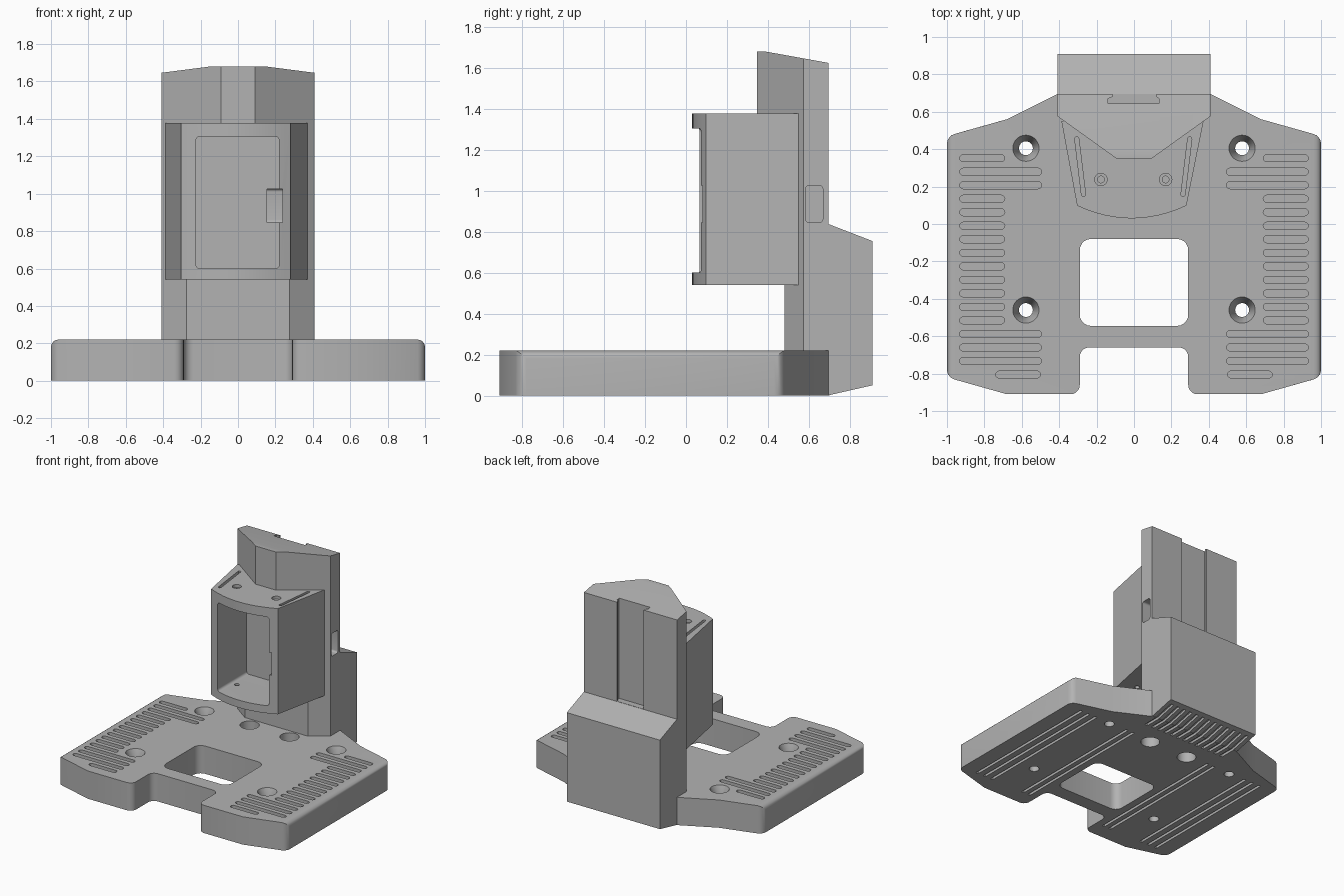
import bpy, bmesh, math
from mathutils import Vector

old = bpy.data.objects.get("Cube")
if old:
    bpy.data.objects.remove(old, do_unlink=True)

grey = bpy.data.materials.new("plain grey")
grey.use_nodes = True
COLOUR = (0.45, 0.45, 0.45, 1)
grey.diffuse_color = COLOUR
grey.node_tree.nodes["Principled BSDF"].inputs["Base Color"].default_value = COLOUR


def add_prism(bm, pts, axis, lo, hi):
    """Extrude a 2D outline along an axis; outline is (y,z), (x,z) or (x,y)."""
    def place(p, h):
        c = list(p)
        c.insert("xyz".index(axis), h)
        return bm.verts.new(c)
    a = [place(p, lo) for p in pts]
    b = [place(p, hi) for p in pts]
    n = len(pts)
    faces = [bm.faces.new(a), bm.faces.new(b)]
    for i in range(n):
        j = (i + 1) % n
        faces.append(bm.faces.new((a[i], a[j], b[j], b[i])))
    bmesh.ops.recalc_face_normals(bm, faces=faces)


def add_box(bm, x, y, z):
    add_prism(bm, [(x[0], y[0]), (x[1], y[0]), (x[1], y[1]), (x[0], y[1])], "z", *z)


def add_cone(bm, x, y, z, r_low, r_high, sides=32):
    ring = bmesh.ops.create_cone(bm, cap_ends=True, segments=sides, radius1=r_low,
                                 radius2=r_high, depth=z[1] - z[0])
    bmesh.ops.translate(bm, verts=ring["verts"], vec=(x, y, (z[0] + z[1]) / 2))


def stadium(start, end, r, steps=6):
    """Outline of a round-ended slot."""
    s, e = Vector(start), Vector(end)
    base = math.atan2(e.y - s.y, e.x - s.x)
    out = []
    for centre, turn in ((e, -math.pi / 2), (s, math.pi / 2)):
        for i in range(steps + 1):
            a = base + turn + math.pi * i / steps
            out.append((centre.x + r * math.cos(a), centre.y + r * math.sin(a)))
    return out


def rounded(x, y, r, steps=5):
    """Outline of a rounded rectangle."""
    out = []
    corners = [(x[1] - r, y[1] - r), (x[0] + r, y[1] - r), (x[0] + r, y[0] + r), (x[1] - r, y[0] + r)]
    for k, (cx, cy) in enumerate(corners):
        for i in range(steps + 1):
            a = math.pi / 2 * (k + i / steps)
            out.append((cx + r * math.cos(a), cy + r * math.sin(a)))
    return out


def finish(name, bm):
    mesh = bpy.data.meshes.new(name)
    bm.to_mesh(mesh)
    bm.free()
    mesh.materials.append(grey)
    ob = bpy.data.objects.new(name, mesh)
    bpy.context.collection.objects.link(ob)
    return ob


def carve(ob, build):
    """Cut away the solids that build() adds."""
    bm = bmesh.new()
    build(bm)
    cutter = finish("cutter", bm)
    cutter.hide_render = True
    mod = ob.modifiers.new("cut", "BOOLEAN")
    mod.operation, mod.solver, mod.object = "DIFFERENCE", "EXACT", cutter
    bpy.context.view_layer.update()
    mesh = bpy.data.meshes.new_from_object(ob.evaluated_get(bpy.context.evaluated_depsgraph_get()))
    ob.modifiers.clear()
    ob.data = mesh
    bpy.data.objects.remove(cutter, do_unlink=True)


# Base plate with a front notch
half = [(0.29, -0.66), (0.29, -0.91), (0.68, -0.91), (1, -0.82),
        (1, 0.47), (0.68, 0.56), (0.4, 0.7)]
bm = bmesh.new()
add_prism(bm, half + [(-x, y) for x, y in reversed(half)], "z", 0, 0.22)
upright = [e for e in bm.edges if abs(e.verts[0].co.z - e.verts[1].co.z) > 0.1]
notch = [e for e in upright if abs(e.verts[0].co.x) < 0.3]
bmesh.ops.bevel(bm, geom=notch, offset=0.05, segments=5, affect="EDGES", profile=0.5)
side = [e for e in bm.edges if all(abs(v.co.x) > 0.99 for v in e.verts)
        and max(v.co.z for v in e.verts) > 0.2]
bmesh.ops.bevel(bm, geom=side, offset=0.04, segments=4, affect="EDGES", profile=0.5)
base = finish("base_plate", bm)

SCREWS = [(s * 0.578, y) for s in (-1, 1) for y in (0.405, -0.46)]


def through_holes(bm):
    add_prism(bm, rounded((-0.29, 0.29), (-0.545, -0.08), 0.06), "z", -0.1, 0.4)
    for x, y in SCREWS:
        add_cone(bm, x, y, (-0.1, 0.4), 0.037, 0.037)
    for s in (-1, 1):
        add_cone(bm, s * 0.175, 0.395, (-0.1, 0.4), 0.07, 0.07)


def top_slots(bm):
    for x, y in SCREWS:
        add_cone(bm, x, y, (0.13, 0.23), 0.035, 0.074)
    for i in range(17):
        y = 0.352 - i * 0.0723
        outer, inner = 0.913, 0.71
        if i in (1, 2, 13, 14, 15):
            inner = 0.513
        if i == 16:
            outer, inner = 0.72, 0.52
        for s in (-1, 1):
            add_prism(bm, stadium((s * inner, y), (s * outer, y), 0.019), "z", 0.17, 0.3)


def under_grooves(bm):
    for s in (-1, 1):
        for x in (0.86, 0.79, 0.72, 0.42, 0.36):
            add_box(bm, (s * x - 0.011, s * x + 0.011), (-0.78, 0.42), (-0.1, 0.025))


def grip_grooves(bm):
    for i in range(13):
        x = (i - 6) * 0.06
        add_prism(bm, [(0.57, -0.1), (0.87, -0.1), (0.87, 0.062), (0.69, 0.02), (0.57, 0.02)],
                  "x", x - 0.013, x + 0.013)


for step in (through_holes, top_slots, under_grooves, grip_grooves):
    carve(base, step)

# Rear block behind the column
bm = bmesh.new()
add_prism(bm, [(0.69, 0), (0.91, 0.05), (0.91, 0.755), (0.69, 0.84)], "x", -0.408, 0.408)
carve(finish("rear_block", bm), grip_grooves)

# Column with a wedge-shaped front and sloped top
bm = bmesh.new()
add_prism(bm, [(-0.408, 0.695), (-0.408, 0.575), (-0.09, 0.347), (0.09, 0.347),
               (0.408, 0.575), (0.408, 0.695)], "z", 0.1, 1.8)
column = finish("column", bm)


def duct(bm):
    add_prism(bm, rounded((0.585, 0.668), (0.845, 1.025), 0.015), "x", 0.155, 0.6)


def channel(bm):
    add_box(bm, (0.155, 0.237), (-0.1, 0.6), (0.845, 1.025))


carve(column, lambda b: add_box(b, (-1, 1), (0, 0.48), (0, 1.375)))
carve(column, lambda b: add_prism(b, [(0, 1.68), (0.39, 1.68), (0.695, 1.625), (0.9, 1.588),
                                      (0.9, 2), (0, 2)], "x", -1, 1))
carve(column, lambda b: add_prism(b, [(-0.115, 0.8), (-0.115, 0.68), (-0.138, 0.67), (-0.138, 0.645),
                                      (0.135, 0.645), (0.135, 0.67), (0.12, 0.68), (0.12, 0.8)],
                                  "z", 0.84, 2))
carve(column, duct)
carve(column, channel)

# Hollow housing with a bowed front
front = []
for i in range(13):
    t = i / 6 - 1
    front.append((-0.012 + 0.292 * t, 0.03 + 0.068 * t * t))
bm = bmesh.new()
add_prism(bm, [(-0.388, 0.55)] + front + [(0.372, 0.55)], "z", 0.54, 1.378)
housing = finish("housing", bm)


def housing_slots(bm):
    for s in (-1, 1):
        add_cone(bm, -0.004 + s * 0.173, 0.238, (0.3, 1.6), 0.018, 0.018)
        add_prism(bm, stadium((s * 0.302 - 0.004, 0.455), (s * 0.266 - 0.004, 0.158), 0.011),
                  "z", 1.28, 1.5)


def screw_recesses(bm):
    for s in (-1, 1):
        add_cone(bm, -0.004 + s * 0.173, 0.238, (1.355, 1.5), 0.033, 0.033)


carve(housing, lambda b: add_prism(b, rounded((-0.225, 0.22), (0.6, 1.305), 0.02), "y", -0.1, 0.43))
for step in (housing_slots, screw_recesses, channel):
    carve(housing, step)

# Smooth only the shallow curves
bpy.ops.object.select_all(action="DESELECT")
for ob in (base, column, housing):
    ob.select_set(True)
bpy.context.view_layer.objects.active = base
bpy.ops.object.shade_smooth_by_angle(angle=math.radians(25))
